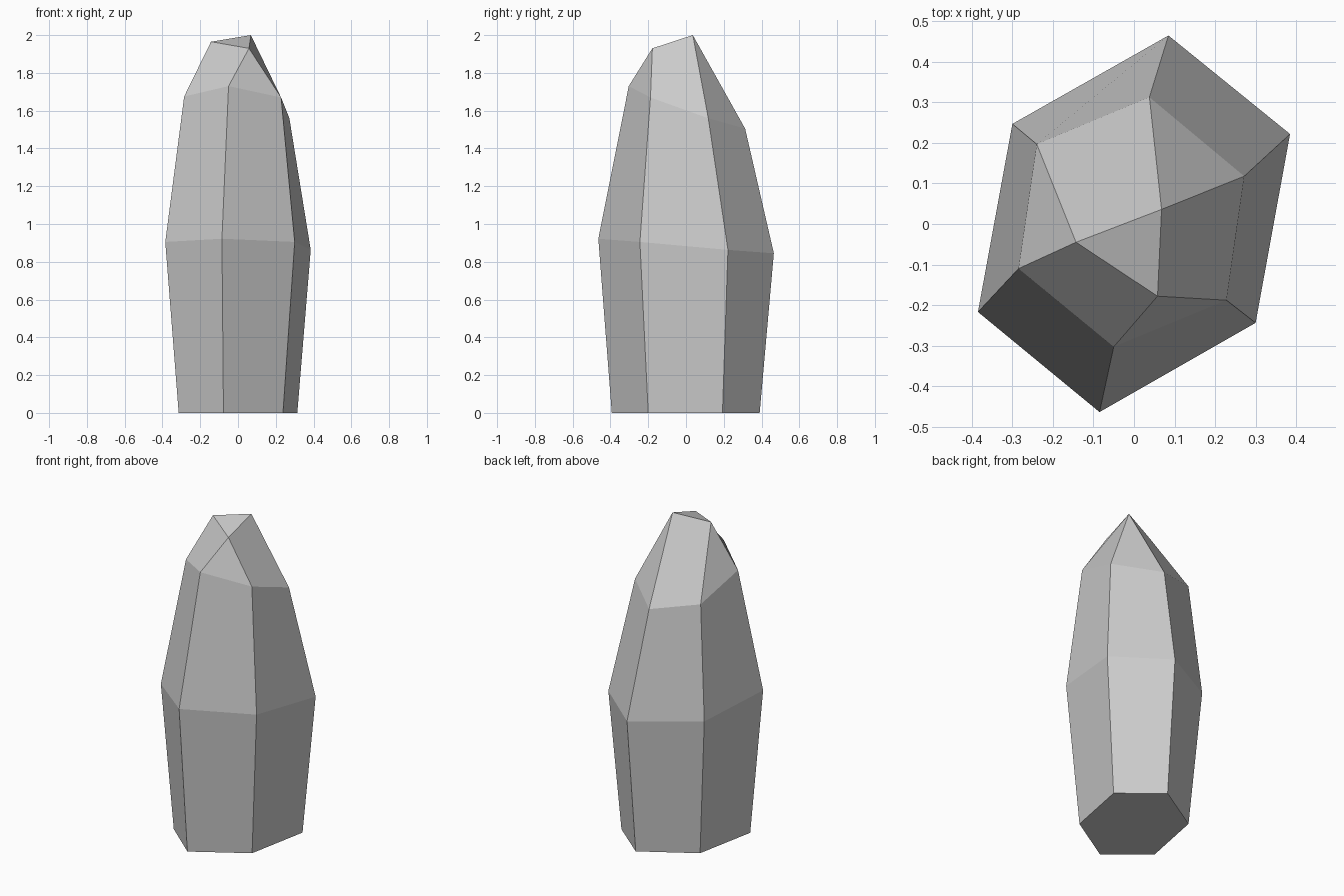
import bpy
import bmesh

cube = bpy.data.objects.get("Cube")
if cube:
    bpy.data.objects.remove(cube, do_unlink=True)

# Plain grey stone
stone = bpy.data.materials.new("grey_stone")
stone.use_nodes = True
grey = (0.6, 0.6, 0.6, 1.0)
stone.diffuse_color = grey
stone.node_tree.nodes["Principled BSDF"].inputs["Base Color"].default_value = grey

# Six-sided cross-sections: foot, widest girdle and tilted shoulder
foot = [(-.314, -.19, 0), (-.077, -.393, 0), (.238, -.2, 0),
        (.314, .193, 0), (.077, .39, 0), (-.238, .2, 0)]
girdle = [(-.385, -.217, .905), (-.085, -.464, .922), (.3, -.244, .905),
          (.385, .222, .863), (.085, .465, .845), (-.3, .247, .863)]
shoulder = [(-.285, -.11, 1.675), (-.05, -.303, 1.73), (.228, -.188, 1.67),
            (.272, .118, 1.56), (.038, .313, 1.505), (-.24, .197, 1.565)]
# Three corners of the chipped tip
tip = [(-.143, -.045, 1.965), (.058, -.178, 1.93), (.068, .036, 2.0)]

bm = bmesh.new()
rings = [[bm.verts.new(p) for p in ring] for ring in (foot, girdle, shoulder)]
peak = [bm.verts.new(p) for p in tip]

# Base and tip caps
bm.faces.new(reversed(rings[0]))
bm.faces.new(peak)

for i in range(6):
    j = (i + 1) % 6
    # Lower and upper walls
    for low, high in zip(rings, rings[1:]):
        bm.faces.new((low[i], low[j], high[j], high[i]))
    # Tip facets alternate between quads and triangles
    near, far = peak[(i + 1) // 2 % 3], peak[(j + 1) // 2 % 3]
    corners = [rings[2][i], rings[2][j], far]
    if near != far:
        corners.append(near)
    bm.faces.new(corners)

bmesh.ops.recalc_face_normals(bm, faces=bm.faces[:])
mesh = bpy.data.meshes.new("crystal_rock")
bm.to_mesh(mesh)
bm.free()
mesh.materials.append(stone)
rock = bpy.data.objects.new("crystal_rock", mesh)
bpy.context.collection.objects.link(rock)
